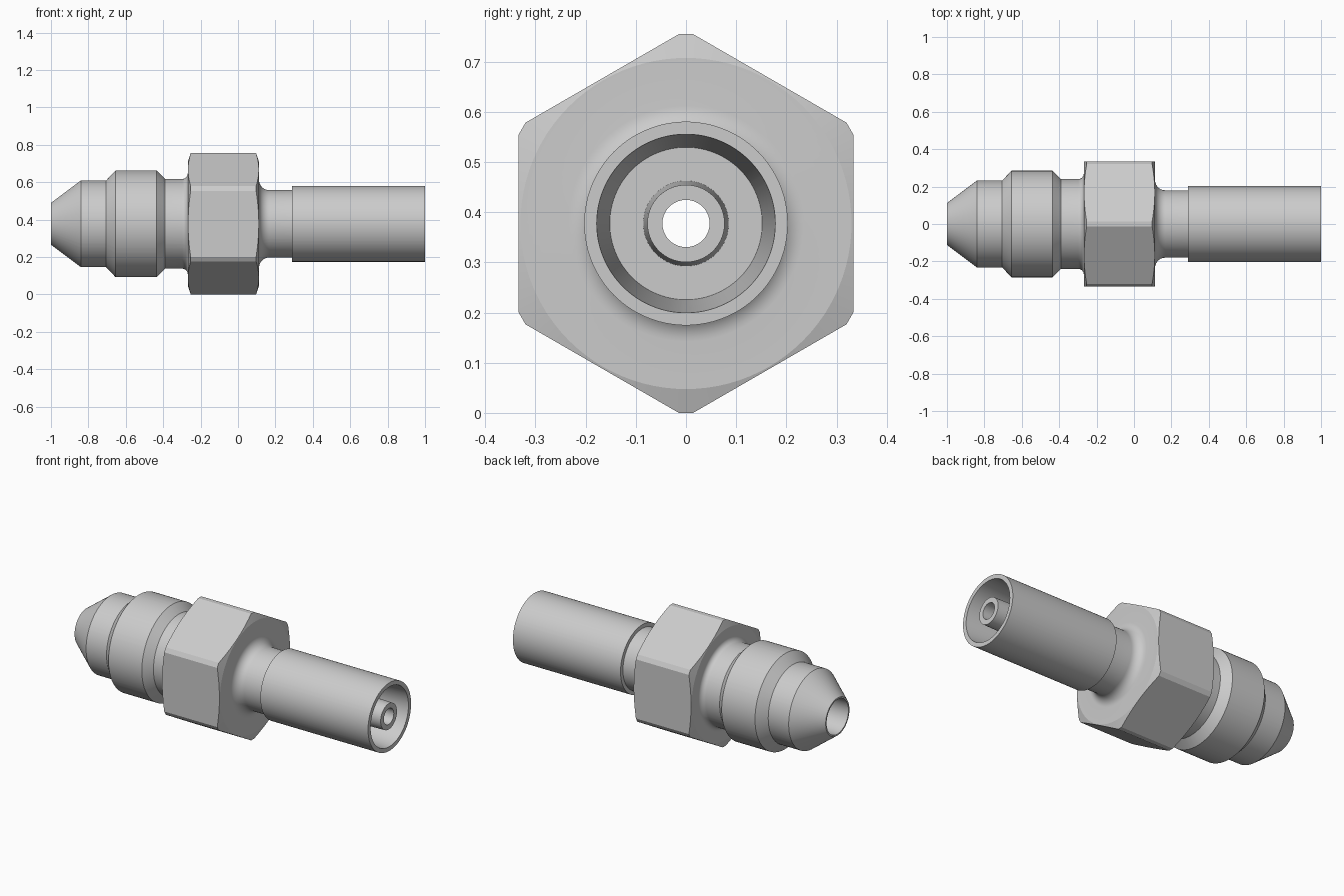
import bpy, bmesh, math

if "Cube" in bpy.data.objects:
    bpy.data.objects.remove(bpy.data.objects["Cube"], do_unlink=True)

AXIS_Z = 0.3775     # height of the centre line
APOTHEM = 0.334     # centre to hex flat
CORNER = 0.3775     # centre to trimmed hex corner
FACE_R = 0.330      # round end face of the hex
CHAMFER = 0.33      # slope of the hex end chamfer
BORE = 0.047

steel = bpy.data.materials.new("plain steel grey")
steel.use_nodes = True
grey = (0.6, 0.6, 0.6, 1)
steel.diffuse_color = grey
steel.node_tree.nodes["Principled BSDF"].inputs["Base Color"].default_value = grey

# Shared angles, with extra stops on the trimmed corners of the hex
trim = math.atan((APOTHEM / CORNER - math.cos(math.pi / 6)) / 0.5)
angles = []
for k in range(96):
    a = math.tau * k / 96
    if k % 16 == 0:
        angles += [a - trim, a + trim]
    else:
        angles.append(a)
angles = [a + math.pi / 2 for a in angles]


def hex_radius(a):
    """Distance to the outline of a hexagon with trimmed corners."""
    step = math.pi / 3
    from_corner = (a - math.pi / 2 + step / 2) % step - step / 2
    from_flat = step / 2 - abs(from_corner)
    return min(APOTHEM / math.cos(from_flat), CORNER / math.cos(from_corner))


def arc(cx, cr, radius, start, end, steps=10):
    """Fillet points around (cx, cr), angles in degrees."""
    pts = []
    for i in range(steps + 1):
        t = math.radians(start + (end - start) * i / steps)
        pts.append((cx + radius * math.cos(t), cr + radius * math.sin(t)))
    return pts


def turn(name, profile):
    """Spin (x, radius) points; (x, side) tagged 'hex' gives a hex ring."""
    bm = bmesh.new()
    rings = []
    for p in profile:
        ring = []
        for a in angles:
            x, r = p[0], p[1]
            if len(p) == 3:
                r = hex_radius(a)
                x += p[1] * CHAMFER * (r - FACE_R)
            ring.append(bm.verts.new((x, r * math.cos(a), AXIS_Z + r * math.sin(a))))
        rings.append(ring)
    n = len(angles)
    for lo, hi in zip(rings, rings[1:]):
        for j in range(n):
            m = (j + 1) % n
            bm.faces.new((lo[j], lo[m], hi[m], hi[j]))
    mesh = bpy.data.meshes.new(name)
    bm.to_mesh(mesh)
    bm.free()
    mesh.materials.append(steel)
    obj = bpy.data.objects.new(name, mesh)
    bpy.context.collection.objects.link(obj)
    bpy.ops.object.select_all(action="DESELECT")
    obj.select_set(True)
    bpy.context.view_layer.objects.active = obj
    bpy.ops.object.shade_smooth_by_angle(angle=math.radians(14))
    return obj


# Coned nose with its wide bore and thread collar
turn("flared_nose", [
    (-0.39, BORE), (-0.45, 0.1), (-1, 0.103), (-1, 0.112), (-0.84, 0.232),
    (-0.705, 0.232), (-0.655, 0.285), (-0.435, 0.285), (-0.39, 0.24)])

# Hex body with filleted necks on both sides
LEFT, RIGHT = -0.2685, 0.1125
turn("hex_body",
     [(-0.39, 0.24)]
     + arc(LEFT - 0.03, 0.27, 0.03, -90, 0)
     + [(LEFT, FACE_R), (LEFT, 1, "hex"), (RIGHT, -1, "hex"), (RIGHT, FACE_R)]
     + arc(RIGHT + 0.055, 0.235, 0.055, 180, 270)
     + [(0.29, 0.18)])

# Sleeve with a tapered socket
turn("sleeve", [
    (0.29, 0.18), (0.29, 0.203), (1, 0.203), (1, 0.178), (0.6, 0.152), (0.6, 0.085)])

# Inner tube and the narrow through bore
turn("inner_tube", [(0.6, 0.085), (0.995, 0.077), (0.995, BORE), (-0.39, BORE)])
